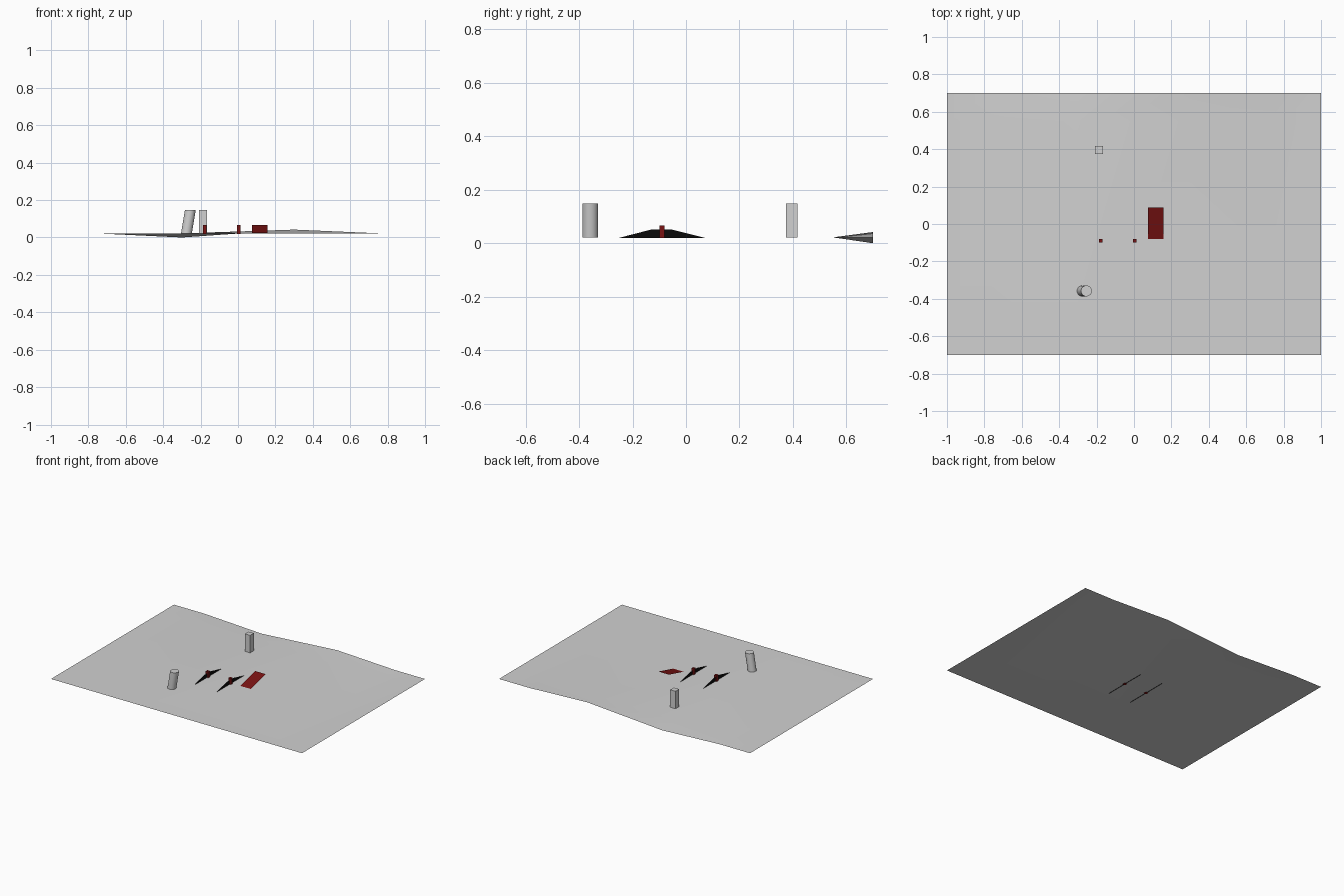
import bpy, bmesh
from mathutils import Matrix, Vector

if "Cube" in bpy.data.objects:
    bpy.data.objects.remove(bpy.data.objects["Cube"], do_unlink=True)


def material(name, rgb):
    m = bpy.data.materials.new(name)
    m.use_nodes = True
    m.diffuse_color = (*rgb, 1)
    bsdf = m.node_tree.nodes["Principled BSDF"]
    bsdf.inputs["Base Color"].default_value = (*rgb, 1)
    return m


GREY = material("pale grey", (0.64, 0.64, 0.64))
RED = material("dark red", (0.19, 0.006, 0.006))
BLACK = material("black", (0.003, 0.003, 0.003))
BASE = 0.022  # height of the flat ground


def finish(bm, name, mat, smooth=False):
    mesh = bpy.data.meshes.new(name)
    bm.to_mesh(mesh)
    bm.free()
    mesh.materials.append(mat)
    ob = bpy.data.objects.new(name, mesh)
    bpy.context.collection.objects.link(ob)
    if smooth:
        bpy.ops.object.select_all(action='DESELECT')
        ob.select_set(True)
        bpy.context.view_layer.objects.active = ob
        bpy.ops.object.shade_smooth_by_angle()
    return ob


def plate(name, points, mat):
    bm = bmesh.new()
    bm.faces.new([bm.verts.new(p) for p in points])
    return finish(bm, name, mat)


def box(name, x, y, z0, z1, width, mat):
    bm = bmesh.new()
    bmesh.ops.create_cube(bm, size=1)
    bmesh.ops.scale(bm, vec=(width, width, z1 - z0), verts=bm.verts)
    bmesh.ops.translate(bm, vec=(x, y, (z0 + z1) / 2), verts=bm.verts)
    return finish(bm, name, mat)


# Ground sheet: flat, with a dip and a rise along the back edge
bm = bmesh.new()
xs = (-1, -0.76, -0.3, 0.3, 0.76, 1)
back = (0, 0, -0.022, 0.02, 0, 0)
rows = [[bm.verts.new((x, y, BASE + h * k)) for x, h in zip(xs, back)]
        for y, k in ((-0.7, 0), (0.55, 0), (0.7, 1))]
for a, b in zip(rows, rows[1:]):
    for i in range(len(xs) - 1):
        bm.faces.new((a[i], a[i + 1], b[i + 1], b[i]))
finish(bm, "ground_sheet", GREY, smooth=True)

# Leaning round column, sheared so both ends stay level
bm = bmesh.new()
bmesh.ops.create_cone(bm, cap_ends=True, segments=32, radius1=0.029,
                      radius2=0.029, depth=0.126)
for v in bm.verts:
    v.co.x += 0.021 * v.co.z / 0.126
bmesh.ops.translate(bm, vec=(-0.265, -0.358, 0.085), verts=bm.verts)
finish(bm, "round_column", GREY, smooth=True)

# Square column
box("square_column", -0.187, 0.396, BASE, 0.148, 0.042, GREY)

# Two thin upright ramps, each with a post in the middle
profile = ((-0.255, 0.019), (0.075, 0.019), (-0.056, 0.052), (-0.127, 0.052))
for side, x in (("right", -0.178), ("left", 0.003)):
    plate(side + "_ramp", [(x, y, z) for y, z in profile], BLACK)
    box(side + "_post", x, -0.09, 0.019, 0.066, 0.019, RED)

# Tilted panel rising towards the back
plate("tilted_panel", ((0.075, -0.081, 0.023), (0.158, -0.081, 0.023),
                       (0.158, 0.087, 0.066), (0.075, 0.087, 0.066)), RED)
